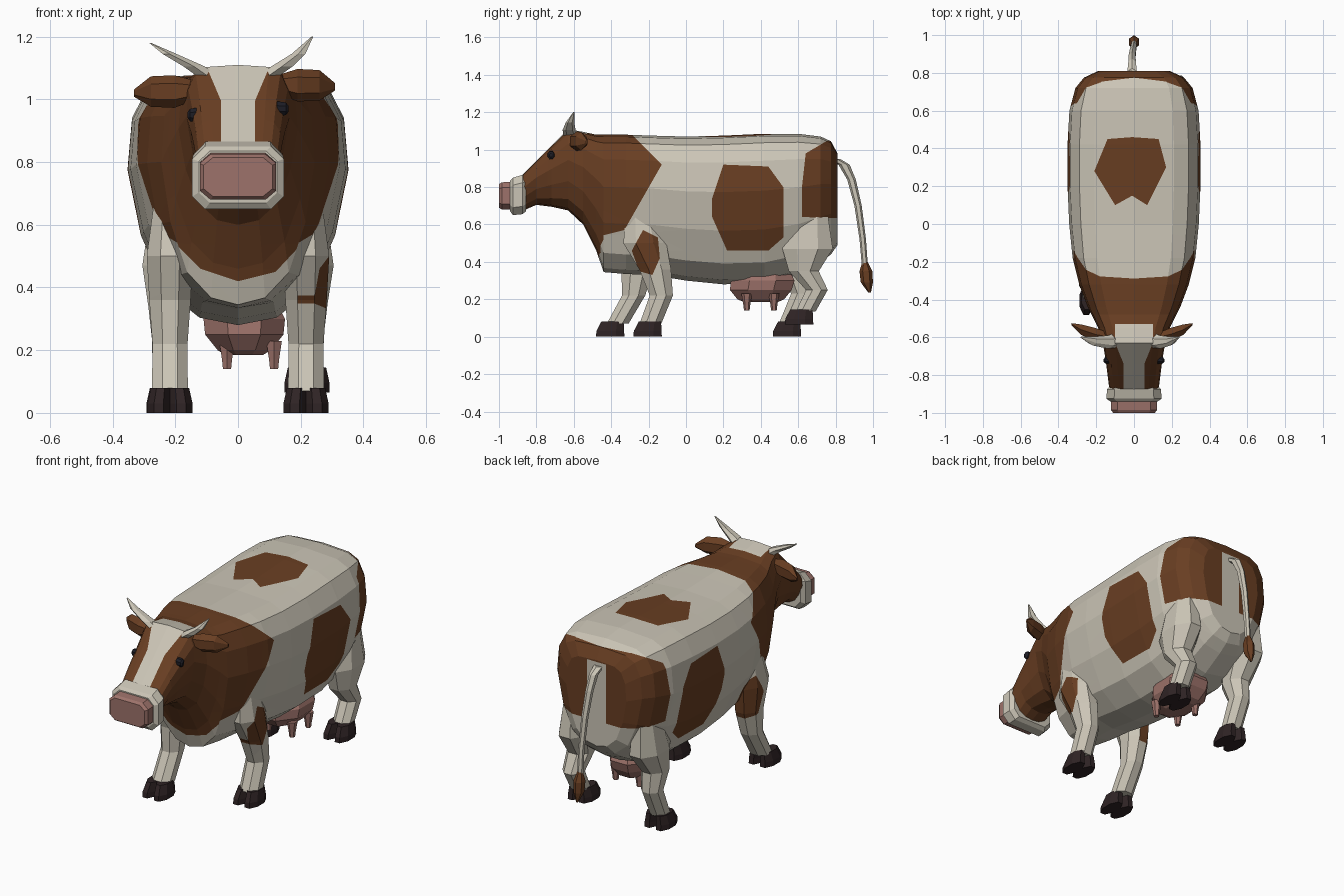
import bpy, bmesh, math
from mathutils import Vector

cube = bpy.data.objects.get("Cube")
if cube:
    bpy.data.objects.remove(cube, do_unlink=True)


def material(name, r, g, b):
    m = bpy.data.materials.new(name)
    m.use_nodes = True
    m.diffuse_color = (r, g, b, 1)
    bsdf = next(n for n in m.node_tree.nodes if n.type == 'BSDF_PRINCIPLED')
    bsdf.inputs["Base Color"].default_value = (r, g, b, 1)
    bsdf.inputs["Roughness"].default_value = 0.8
    return m


CREAM = material("cream hide", 0.60, 0.56, 0.47)
BROWN = material("brown hide", 0.14, 0.048, 0.016)
PINK = material("pink skin", 0.34, 0.17, 0.145)
HOOF = material("dark hoof", 0.028, 0.017, 0.018)
EYE = material("eye black", 0.012, 0.012, 0.018)


def paint(bm, index, axes, poly, keep=lambda c: True):
    """Cut the outline of a convex patch into the mesh and colour its inside."""
    u, v = axes
    mid = [sum(p[i] for p in poly) / len(poly) for i in (0, 1)]
    planes = []

    def inside(f):
        c = f.calc_center_median()
        return keep(c) and all((c - co).dot(no) > 0 for co, no in planes)

    for a, b in zip(poly, poly[1:] + poly[:1]):
        co, no = Vector((0, 0, 0)), Vector((0, 0, 0))
        co[u], co[v] = a
        no[u], no[v] = a[1] - b[1], b[0] - a[0]
        if no[u] * (mid[0] - a[0]) + no[v] * (mid[1] - a[1]) < 0:
            no.negate()
        no.normalize()
        faces = [f for f in bm.faces if inside(f)]
        geom = set(faces)
        for f in faces:
            geom.update(f.edges)
            geom.update(f.verts)
        bmesh.ops.bisect_plane(bm, geom=list(geom), dist=1e-5, plane_co=co, plane_no=no)
        planes.append((co, no))
    for f in bm.faces:
        if inside(f):
            f.material_index = index


def loft(name, rings, mats, patches=()):
    """Skin a list of closed rings, cap both ends, then paint patches."""
    bm = bmesh.new()
    rows = [[bm.verts.new(p) for p in r] for r in rings]
    n = len(rows[0])
    for a, b in zip(rows, rows[1:]):
        for i in range(n):
            j = (i + 1) % n
            bm.faces.new((a[i], a[j], b[j], b[i]))
    bm.faces.new(rows[0])
    bm.faces.new(rows[-1])
    bmesh.ops.recalc_face_normals(bm, faces=bm.faces[:])
    for p in patches:
        paint(bm, *p)
    me = bpy.data.meshes.new(name)
    bm.to_mesh(me)
    bm.free()
    for m in mats:
        me.materials.append(m)
    ob = bpy.data.objects.new(name, me)
    bpy.context.collection.objects.link(ob)
    return ob


def tube(name, path, mats, sides=8, axes=(0, 1), patches=()):
    """Loft ovals along a path of (x, y, z, radius, radius)."""
    rings = []
    k = 1 / math.cos(math.pi / sides)
    for x, y, z, r1, r2 in path:
        ring = []
        for i in range(sides):
            t = (i + 0.5) * math.tau / sides
            p = Vector((x, y, z))
            p[axes[0]] += r1 * k * math.cos(t)
            p[axes[1]] += r2 * k * math.sin(t)
            ring.append(p)
        rings.append(ring)
    return loft(name, rings, mats, patches)


def sections(half, stations):
    """Place a half outline, mirrored in x, at (y, bottom, top, half width)."""
    outline = half + [(-x, z) for x, z in reversed(half) if x > 0]
    return [[(w * x, y, lo + (hi - lo) * z) for x, z in outline]
            for y, lo, hi, w in stations]


# Hide patches: side view (y, z), top view (x, y) and end view (x, z)
SIDE, TOP, END = (1, 2), (0, 1), (0, 2)
shoulder = (1, SIDE, [(-.23, .57), (-.15, .53), (-.14, .42), (-.18, .33), (-.25, .35), (-.29, .46)],
            lambda c: abs(c.x) > .2)
above = lambda c: c.z > .8
patches = [
    (1, SIDE, [(-1, .5), (-.45, .54), (-.33, .57), (-.13, .92), (-.31, 1.1), (-.42, 1.2), (-1, 1.2)]),
    (1, END, [(-.26, .6), (-.12, .46), (0, .42), (.12, .45), (.26, .6)], lambda c: c.y < -.4),
    (1, SIDE, [(.2, .92), (.44, .91), (.52, .8), (.52, .53), (.44, .46), (.22, .46), (.14, .64), (.14, .74)]),
    (1, SIDE, [(.62, .64), (.62, .8), (.64, .98), (.75, 1.045), (.9, 1.045), (.9, .63)]),
    (0, END, [(-.06, .4), (.06, .4), (.06, .97), (-.06, .97)], lambda c: c.y > .7),
    (1, TOP, [(-.01, .15), (-.01, .46), (-.14, .45), (-.21, .28), (-.1, .1)], above),
    (1, TOP, [(-.01, .15), (-.01, .46), (.13, .45), (.17, .3), (.07, .1)], above),
    (0, TOP, [(-.1, -.53), (.1, -.53), (.1, -.63), (-.1, -.63)], above),
    (0, TOP, [(-.1, -.63), (.1, -.63), (.055, -.74), (-.055, -.74)], above),
    (0, TOP, [(-.055, -.74), (.055, -.74), (.055, -.9), (-.055, -.9)], above),
    shoulder,
]

# Body, neck and head in one skin
barrel = [(0, 0), (.35, .03), (.66, .14), (.88, .36), (1, .62), (.96, .82),
          (.82, .94), (.6, .985), (0, 1)]
loft("body", sections(barrel, [
    (-.88, .67, .86, .13), (-.80, .705, .94, .14), (-.72, .695, 1.02, .15),
    (-.63, .675, 1.11, .165), (-.55, .60, 1.095, .19), (-.48, .46, 1.08, .225),
    (-.44, .345, 1.08, .245), (-.32, .335, 1.08, .29), (-.18, .33, 1.075, .325),
    (0, .30, 1.07, .343), (.2, .28, 1.075, .352), (.42, .285, 1.085, .352),
    (.6, .33, 1.085, .342), (.72, .40, 1.07, .31), (.775, .44, 1.045, .265),
    (.81, .49, .98, .19)]), [CREAM, BROWN], patches)

# Muzzle and nose
box = [(.72, 0), (1, .2), (1, .8), (.72, 1)]
loft("muzzle", sections(box, [(-.855, .67, .865, .125), (-.875, .655, .865, .143),
                              (-.925, .65, .85, .146), (-.94, .67, .835, .125)]), [CREAM])
loft("nose", sections(box, [(-.92, .68, .83, .122), (-.985, .68, .825, .122),
                            (-1.0, .69, .815, .11)]), [PINK])

# Eyes, ears and horns
for s, side, lift in ((1, "left", .01), (-1, "right", -.01)):
    x = .145 * s
    tube(side + "_eye", [(x - .02 * s, -.72, .96 + lift, .02, .024), (x + .008 * s, -.722, .96 + lift, .017, .02),
                         (x + .016 * s, -.724, .96 + lift, .007, .009)], [EYE], 8, (1, 2))
    reach = 1 if s > 0 else 1.07
    tube(side + "_ear", [(s * .12, -.60, 1.04 + lift, .02, .022),
                         (s * .19 * reach, -.585, 1.035 + lift, .034, .045),
                         (s * .26 * reach, -.56, 1.035 + lift, .028, .042),
                         (s * .31 * reach, -.53, 1.03 + lift, .005, .01)], [BROWN], 6, (1, 2))
    tip = .237 if s > 0 else .28
    tube(side + "_horn", [(s * .09, -.615, 1.07, .035, .035), (s * .14, -.625, 1.105, .034, .03),
                          (s * (.09 + tip) * .59, -.62, 1.145, .022, .02),
                          (s * tip, -.60, 1.19 + lift, .003, .003)], [CREAM], 6)


# Legs with cloven hooves
def leg(name, x, heights, ys, radii, foot, foot_y):
    path = [(x, y, z, rx, ry) for y, z, (rx, ry) in zip(ys, heights, radii)]
    tube(name, path, [CREAM, BROWN], 8, patches=[shoulder])
    for s, toe in ((1, "left"), (-1, "right")):
        cx = x + s * .036
        tube(name + "_" + toe + "_toe", [
            (cx, foot_y, foot, .036, .076), (cx, foot_y, foot + .03, .036, .074),
            (cx - s * .006, foot_y + .012, foot + .08, .031, .06)], [HOOF], 8)


front_r = [(.05, .08), (.074, .115), (.066, .085), (.056, .062), (.057, .058)]
front_z = [.68, .50, .36, .22, .07]
leg("front_left_leg", .217, front_z, [-.24, -.22, -.165, -.132, -.19], front_r, 0, -.205)
leg("front_right_leg", -.217, front_z, [-.26, -.28, -.26, -.28, -.365], front_r, 0, -.405)
rear_r = [(.06, .1), (.085, .135), (.066, .08), (.054, .058), (.052, .053)]
leg("rear_left_leg", .22, [.64, .47, .35, .25, .135], [.66, .65, .63, .70, .64], rear_r, .065, .605)
leg("rear_right_leg", -.22, [.64, .47, .34, .23, .07], [.66, .64, .59, .62, .55], rear_r, 0, .54)

# Udder and teats
tube("udder", [(.02, .42, .36, .10, .13), (.02, .41, .30, .13, .17), (.02, .40, .25, .125, .165),
               (.02, .40, .20, .085, .125), (.02, .40, .185, .06, .09)], [PINK], 8)
for i, (x, y) in enumerate([(-.035, .325), (.115, .325), (-.035, .47), (.115, .47)]):
    tube("teat_%d" % (i + 1), [(x, y, .23, .025, .025), (x, y, .17, .016, .016),
                               (x, y, .14, .013, .013)], [PINK], 6)

# Tail and tuft
tube("tail", [(-.01, .79, .95, .025, .03), (-.01, .845, .92, .02, .026), (-.01, .885, .84, .018, .02),
              (-.005, .92, .70, .016, .017), (0, .945, .52, .014, .015), (0, .957, .37, .014, .014)], [CREAM], 6)
tube("tail_tuft", [(0, .957, .40, .012, .012), (0, .962, .35, .026, .03), (0, .967, .29, .024, .028),
                   (0, .982, .235, .005, .006)], [BROWN], 6)
